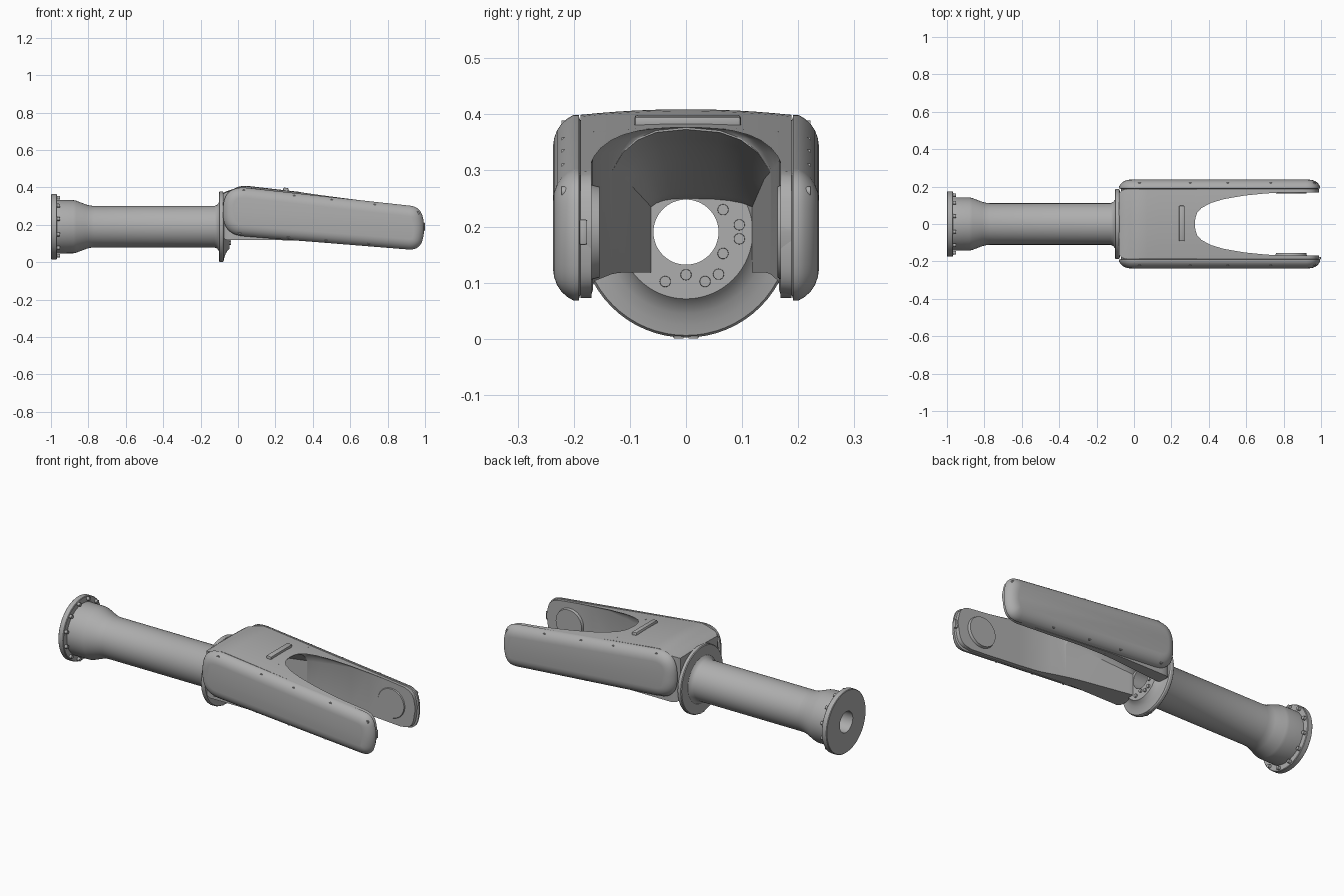
import bpy, bmesh, math
from mathutils import Vector, Matrix

if "Cube" in bpy.data.objects:
    bpy.data.objects.remove(bpy.data.objects["Cube"])

AXIS_Z = 0.19      # height of the tube axis
BORE = 0.058

grey = bpy.data.materials.new("cast_grey")
grey.use_nodes = True
grey.diffuse_color = (0.42, 0.42, 0.42, 1)
grey.node_tree.nodes["Principled BSDF"].inputs["Base Color"].default_value = grey.diffuse_color


def finish(name, bm):
    bmesh.ops.recalc_face_normals(bm, faces=bm.faces)
    mesh = bpy.data.meshes.new(name)
    bm.to_mesh(mesh)
    bm.free()
    mesh.materials.append(grey)
    ob = bpy.data.objects.new(name, mesh)
    bpy.context.collection.objects.link(ob)
    bpy.ops.object.select_all(action='DESELECT')
    ob.select_set(True)
    bpy.context.view_layer.objects.active = ob
    bpy.ops.object.shade_smooth_by_angle(angle=math.radians(32))


def rounded(corners, steps=12):
    """Closed outline from (x, z, tangent length) corners."""
    pts = []
    for i, (x, z, r) in enumerate(corners):
        p = Vector((x, z))
        a = p + (Vector(corners[i - 1][:2]) - p).normalized() * r
        b = p + (Vector(corners[(i + 1) % len(corners)][:2]) - p).normalized() * r
        for k in range(steps + 1):
            t = k / steps
            pts.append(a * (1 - t) ** 2 + p * 2 * t * (1 - t) + b * t * t)
    return pts


def inset(pts, d):
    """Move a clockwise outline inward."""
    out = []
    for i, p in enumerate(pts):
        t = (pts[(i + 1) % len(pts)] - pts[i - 1]).normalized()
        out.append(p + Vector((t.y, -t.x)) * d)
    return out


def at(table, x):
    """Straight-line reading of a table of (x, value) points."""
    if x <= table[0][0]:
        return table[0][1]
    for (x0, v0), (x1, v1) in zip(table, table[1:]):
        if x <= x1:
            return v0 + (v1 - v0) * (x - x0) / (x1 - x0)
    return table[-1][1]


def loft(name, rings, closed=False):
    """Skin equal-length rings; cap the ends or join them up."""
    bm = bmesh.new()
    vs = [[bm.verts.new(c) for c in ring] for ring in rings]
    n = len(vs[0])
    for i in range(len(vs) if closed else len(vs) - 1):
        a, b = vs[i], vs[(i + 1) % len(vs)]
        for j in range(n):
            k = (j + 1) % n
            bm.faces.new((a[j], a[k], b[k], b[j]))
    if not closed:
        bm.faces.new(vs[0])
        bm.faces.new(vs[-1])
    finish(name, bm)


def lathe(name, profile, n=64):
    """Turn a closed loop of (x, radius) points around the tube axis."""
    angles = [2 * math.pi * k / n for k in range(n)]
    loft(name, [[(x, r * math.cos(a), AXIS_Z + r * math.sin(a)) for a in angles]
                for x, r in profile], True)


def disc(name, centre, axis, r, depth, n=16):
    bm = bmesh.new()
    rot = Vector(axis).to_track_quat('Z', 'Y').to_matrix().to_4x4()
    bmesh.ops.create_cone(bm, cap_ends=True, segments=n, radius1=r, radius2=r * 0.95,
                          depth=depth, matrix=Matrix.Translation(centre) @ rot)
    finish(name, bm)


def box(name, centre, size, bevel=0.004, tilt=0):
    bm = bmesh.new()
    m = Matrix.Translation(centre) @ Matrix.Rotation(tilt, 4, 'Y') @ Matrix.Diagonal((*size, 1))
    bmesh.ops.create_cube(bm, size=1, matrix=m)
    bmesh.ops.bevel(bm, geom=bm.edges[:], offset=bevel, segments=2, affect='EDGES', profile=0.5)
    finish(name, bm)


# Hollow tube with end flange, flared neck and filleted collar
lathe("tube", [(-1, BORE), (-1, 0.172), (-0.997, 0.175), (-0.971, 0.175), (-0.968, 0.172),
               (-0.968, 0.143), (-0.88, 0.142), (-0.865, 0.139), (-0.81, 0.118), (-0.79, 0.113),
               (-0.77, 0.111), (-0.125, 0.111), (-0.11, 0.118), (-0.102, 0.13), (-0.102, 0.184),
               (-0.098, 0.188), (-0.083, 0.188), (-0.077, 0.184), (-0.073, 0.165), (-0.066, 0.145),
               (-0.057, 0.129), (-0.045, 0.119), (-0.045, BORE)])

# Fork body sections: outside top and bottom, cavity roof, and fork opening
SPLIT = 0.325      # where the roof runs out and the arms part
TOP = [(-0.08, 0.366), (-0.065, 0.374), (-0.03, 0.382), (0, 0.393), (0.03, 0.399), (0.07, 0.396),
       (0.92, 0.298), (0.95, 0.288), (0.97, 0.27), (0.98, 0.245), (0.988, 0.2)]
BOTTOM = [(-0.08, 0.13), (-0.06, 0.118), (0.2, 0.118), (0.3, 0.117), (0.8, 0.079), (0.9, 0.073),
          (0.935, 0.08), (0.96, 0.1), (0.978, 0.14), (0.988, 0.19)]
OUTER = [(-0.08, 0.165), (-0.065, 0.18), (-0.045, 0.188)]
ROOF = [(-0.045, 0.25), (0.05, 0.285), (0.2, 0.342), (SPLIT, 0.373)]
SHOULDER = [(-0.045, 0.235), (0.2, 0.285), (0.6, 0.325), (0.7, 0.316)]
OPENING = [(SPLIT, 0), (0.328, 0.03), (0.338, 0.06), (0.36, 0.085), (0.41, 0.112), (0.48, 0.133),
           (0.59, 0.152), (0.7, 0.163), (0.78, 0.168)]


def half_section(x, s):
    """Points of one side: over the top outward, then underneath inward."""
    top, bottom, outer, p = at(TOP, x), at(BOTTOM, x), at(OUTER, x), at(OPENING, x)
    wall = max(at([(-0.045, 0.062 if s < 0 else 0.118), (0.5, 0.166)], x), p)
    crown = 0.01 * at([(-0.08, 0.3), (0, 1), (0.9, 1), (0.97, 0)], x)
    edge = at(ROOF, x) if x < SPLIT else top + crown * (1 - (p / outer) ** 2)
    shoulder = max(min(at(SHOULDER, x), top - 0.004), bottom)
    over = []
    for k in range(7):
        y = p + (outer - p) * k / 6
        over.append((x, s * y, top + crown * (1 - (y / outer) ** 2)))
    under = [(x, s * outer, bottom), (x, s * wall, bottom), (x, s * wall, shoulder)]
    for f, g in ((0.85, 0.45), (0.65, 0.75), (0.4, 0.93), (0, 1)):
        under.append((x, s * (p + (wall - p) * f), shoulder + (edge - shoulder) * g))
    return over, under


rings = []
for x in (-0.08, -0.065, -0.045, -0.02, 0, 0.03, 0.07, 0.13, 0.2, 0.26, SPLIT - 0.0001):
    (over_r, under_r), (over_l, under_l) = half_section(x, -1), half_section(x, 1)
    rings.append(over_r[:0:-1] + over_l + under_l + under_r[-2::-1])
loft("fork_body", rings)
stations = [x for x, p in OPENING] + [0.85, 0.9, 0.92, 0.935, 0.95, 0.96, 0.97, 0.978, 0.984, 0.988]
for side, s in (("right", -1), ("left", 1)):
    loft(side + "_fork_arm", [over + under for over, under in (half_section(x, s) for x in stations)])

# Side covers with rounded rims, their screws and the inner joint discs
cover = rounded([(-0.08, 0.412, 0.13), (0.978, 0.296, 0.06), (1.0, 0.18, 0.05),
                 (0.975, 0.063, 0.065), (-0.08, 0.148, 0.11)])
rim = [(0.168, 0.012), (0.188, 0.01), (0.19, 0.006), (0.191, 0), (0.2, 0), (0.212, 0.007),
       (0.222, 0.016), (0.23, 0.028), (0.235, 0.042), (0.237, 0.056)]
screws = [(x, 0.379 - 0.109 * (x - 0.03)) for x in (0.03, 0.3, 0.5, 0.73)]
screws += [(x, 0.161 - 0.08 * x) for x in (0.01, 0.27, 0.47, 0.7)] + [(0.96, 0.262), (0.945, 0.1)]
for side, s in (("right", -1), ("left", 1)):
    loft(side + "_cover", [[(p.x, s * y, p.y) for p in inset(cover, d)] for y, d in rim])
    for x, z in screws:
        disc(side + "_cover_screw", (x, s * 0.212, z), (0, s, 0), 0.01, 0.02, 12)
    raised = 0.012 if s < 0 else 0.003
    disc(side + "_joint_disc", (0.84, s * (0.168 - raised / 2), 0.19), (0, -s, 0), 0.085, raised + 0.004, 48)

# Flange bolts
for k in range(12):
    a = math.pi * (k + 0.5) / 6
    disc("flange_bolt", (-0.961, 0.16 * math.cos(a), AXIS_Z + 0.16 * math.sin(a)), (1, 0, 0), 0.01, 0.016, 12)

# Screws on the inner mounting face
for y, z in [(0.066, 0.23), (0.095, 0.203), (0.095, 0.178), (0.066, 0.152),
             (0, 0.114), (-0.037, 0.102), (0.034, 0.102), (0.058, 0.115)]:
    disc("mount_screw", (-0.042, y, z), (1, 0, 0), 0.01, 0.01)

# Small fittings: top bar, tip stop, collar nubs
box("top_bar", (0.255, 0.003, 0.385), (0.03, 0.19, 0.026), 0.006, 0.115)
box("tip_stop", (0.984, -0.183, 0.19), (0.03, 0.014, 0.045), 0.003)
for s in (-1, 1):
    box("collar_nub", (-0.09, s * 0.013, 0.007), (0.02, 0.018, 0.014), 0.002)
